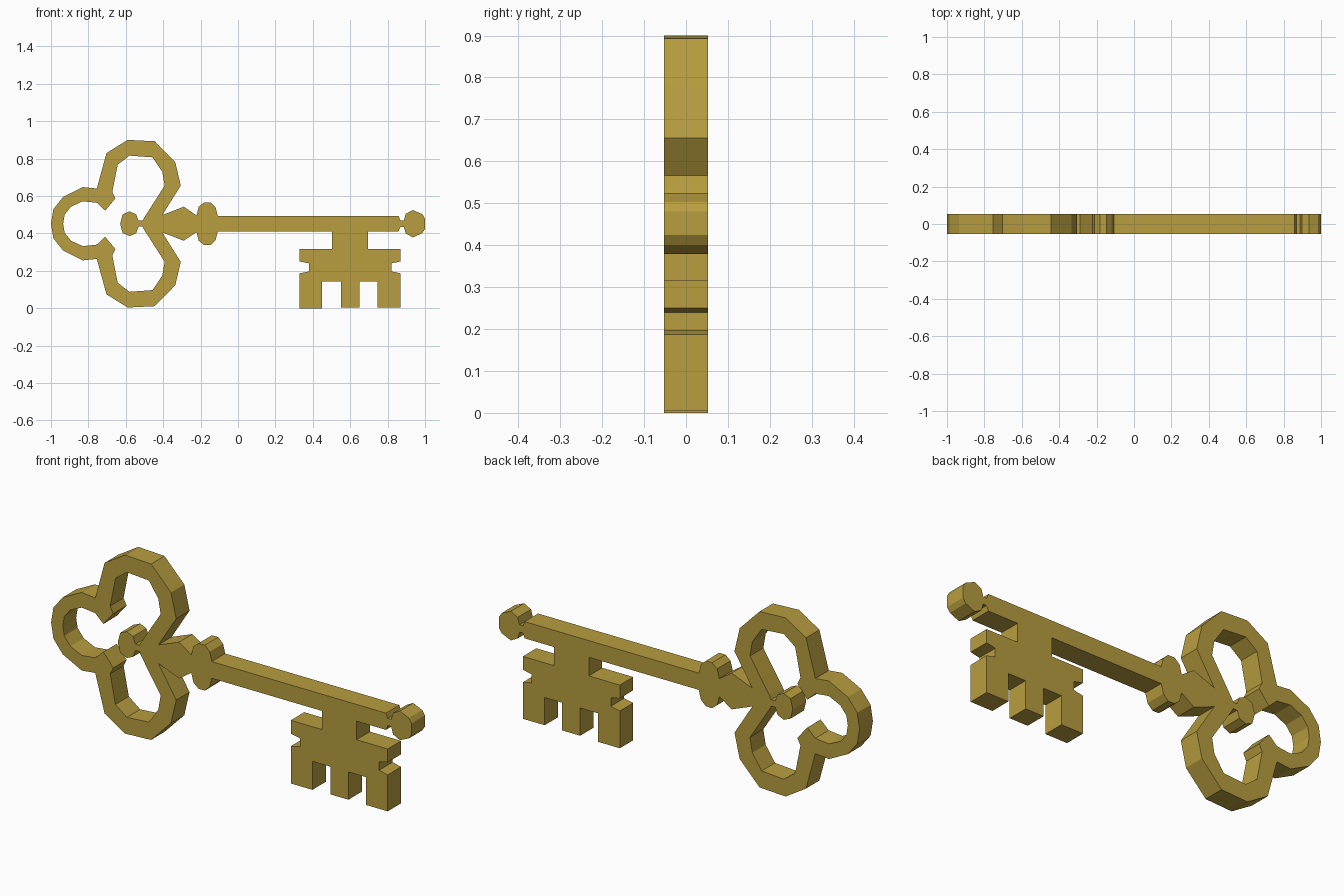
import bpy, bmesh, math
from mathutils import Matrix

if "Cube" in bpy.data.objects:
    bpy.data.objects.remove(bpy.data.objects["Cube"])

AXIS = 0.452        # height of the shaft's centre line
HALF_DEPTH = 0.053


def mirrored(points):
    """Reflect a half profile below the shaft axis, in reverse order."""
    return [(x, 2 * AXIS - z) for x, z in reversed(points) if abs(z - AXIS) > 1e-4]


# Upper half of the bow's outside, running into the bud and collar
bow = [(-1, AXIS), (-0.987, 0.53), (-0.935, 0.595), (-0.83, 0.648), (-0.755, 0.64),
       (-0.703, 0.83), (-0.59, 0.90), (-0.445, 0.893), (-0.335, 0.78),
       (-0.306, 0.656), (-0.405, 0.498)]
bud = [(-0.29, 0.543), (-0.222, 0.497)]
collar = [(-0.21, 0.543), (-0.182, 0.566), (-0.147, 0.566), (-0.12, 0.54), (-0.108, 0.494)]

# Far end of the shaft with its neck and finial
finial = [(0.858, 0.494), (0.868, 0.47), (0.887, 0.47), (0.897, 0.505), (0.935, 0.525),
          (0.985, 0.503), (1, 0.48)]

# Bit with side notches and three teeth, from right to left
bit = [(0.695, 0.41), (0.695, 0.317), (0.868, 0.317), (0.868, 0.25), (0.82, 0.24),
       (0.82, 0.197), (0.868, 0.187), (0.868, 0.004), (0.747, 0.004), (0.747, 0.143),
       (0.65, 0.143), (0.65, 0.004), (0.55, 0.004), (0.55, 0.143), (0.45, 0.143),
       (0.45, 0), (0.33, 0), (0.33, 0.187), (0.38, 0.197), (0.38, 0.24), (0.33, 0.25),
       (0.33, 0.317), (0.502, 0.317), (0.502, 0.41)]

# Upper half of the trefoil opening, ending round the inner ball
opening = [(-0.935, AXIS), (-0.927, 0.5), (-0.893, 0.543), (-0.83, 0.572), (-0.755, 0.564),
           (-0.71, 0.522), (-0.655, 0.588), (-0.672, 0.622), (-0.643, 0.768),
           (-0.58, 0.816), (-0.457, 0.807), (-0.405, 0.73), (-0.392, 0.656),
           (-0.5, 0.487), (-0.51, 0.468), (-0.532, 0.468), (-0.545, 0.503),
           (-0.58, 0.518), (-0.617, 0.502), (-0.63, AXIS)]

near = bow + bud + collar
outline = near + finial + mirrored(finial) + bit + mirrored(near)
hole = opening + mirrored(opening)

# Fill the two outlines and give them thickness
curve = bpy.data.curves.new("key_profile", 'CURVE')
curve.dimensions = '2D'
curve.fill_mode = 'BOTH'
curve.extrude = HALF_DEPTH
for points in (outline, hole):
    spline = curve.splines.new('POLY')
    spline.points.add(len(points) - 1)
    for p, (x, z) in zip(spline.points, points):
        p.co = (x, z, 0, 1)
    spline.use_cyclic_u = True
profile = bpy.data.objects.new("key_profile", curve)
bpy.context.collection.objects.link(profile)
bpy.context.view_layer.update()
mesh = bpy.data.meshes.new_from_object(
    profile.evaluated_get(bpy.context.evaluated_depsgraph_get()))
bpy.data.objects.remove(profile)

# Stand the key upright, weld it and keep its faces flat
bm = bmesh.new()
bm.from_mesh(mesh)
bmesh.ops.transform(bm, matrix=Matrix.Rotation(math.pi / 2, 4, 'X'), verts=bm.verts)
bmesh.ops.remove_doubles(bm, verts=bm.verts, dist=1e-4)
bmesh.ops.recalc_face_normals(bm, faces=bm.faces)
for f in bm.faces:
    f.smooth = False
    f.material_index = 0
bm.to_mesh(mesh)
bm.free()

brass = bpy.data.materials.new("brass")
brass.diffuse_color = (0.48, 0.34, 0.05, 1)
brass.use_nodes = True
brass.node_tree.nodes["Principled BSDF"].inputs["Base Color"].default_value = brass.diffuse_color
mesh.materials.clear()
mesh.materials.append(brass)
key = bpy.data.objects.new("key", mesh)
bpy.context.collection.objects.link(key)
